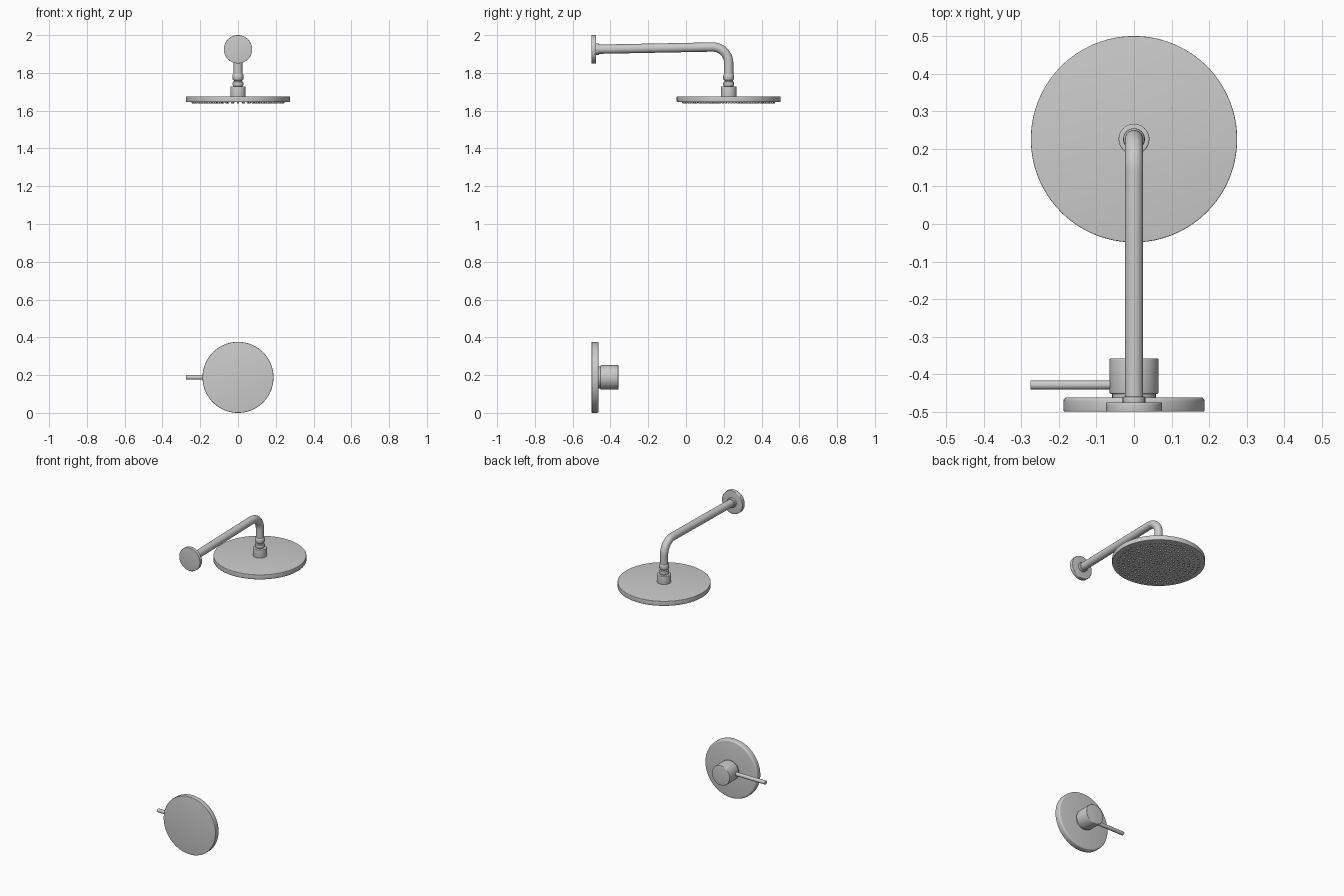
import bpy, bmesh, math
from mathutils import Matrix, Vector

if "Cube" in bpy.data.objects:
    bpy.data.objects.remove(bpy.data.objects["Cube"])

Z_AXIS = Matrix.Identity(4)
Y_AXIS = Matrix.Rotation(-math.pi / 2, 4, 'X')   # lathe height runs along +y
NEG_X_AXIS = Matrix.Rotation(-math.pi / 2, 4, 'Y')  # lathe height runs along -x


def finish(obj, angle=35):
    bpy.ops.object.select_all(action='DESELECT')
    obj.select_set(True)
    bpy.context.view_layer.objects.active = obj
    bpy.ops.object.shade_smooth_by_angle(angle=math.radians(angle))


def mesh_object(name, bm):
    bmesh.ops.recalc_face_normals(bm, faces=bm.faces)
    mesh = bpy.data.meshes.new(name)
    bm.to_mesh(mesh)
    bm.free()
    obj = bpy.data.objects.new(name, mesh)
    bpy.context.collection.objects.link(obj)
    finish(obj)
    return obj


def lathe(name, profile, origin, axis=Z_AXIS, sides=64):
    """Revolve (radius, height) points; both ends are capped."""
    bm = bmesh.new()
    rings = [[bm.verts.new((r * math.cos(2 * math.pi * i / sides),
                            r * math.sin(2 * math.pi * i / sides), h))
              for i in range(sides)] for r, h in profile]
    for a, b in zip(rings, rings[1:]):
        for i in range(sides):
            j = (i + 1) % sides
            bm.faces.new((a[i], a[j], b[j], b[i]))
    bm.faces.new(rings[0])
    bm.faces.new(rings[-1])
    bm.transform(Matrix.Translation(origin) @ axis)
    return mesh_object(name, bm)


def disc(radius, h0, h1, bottom, top, steps=4):
    """Disc profile with rounded rims of the given radii."""
    arc = [math.pi / 2 * i / steps for i in range(steps + 1)]
    return ([(radius - bottom + bottom * math.sin(t), h0 + bottom - bottom * math.cos(t)) for t in arc]
            + [(radius - top + top * math.cos(t), h1 - top + top * math.sin(t)) for t in arc])


HEAD_Y = 0.226
ARM_Z = 1.925
VALVE_Z = 0.188

# Wall flange with a small collar around the arm
lathe("arm_flange", disc(0.075, 0, 0.024, 0.002, 0.004), (0, -0.5, ARM_Z), Y_AXIS)
lathe("arm_collar", disc(0.03, 0, 0.018, 0.001, 0.003), (0, -0.478, ARM_Z), Y_AXIS, 48)

# Bent shower arm: slightly rising run, then a rounded elbow down
bend = 0.085
corner_z = 1.937
path = [Vector((0, -0.48, ARM_Z))]
for i in range(17):
    t = math.pi / 2 * i / 16
    path.append(Vector((0, HEAD_Y - bend + bend * math.sin(t), corner_z - bend + bend * math.cos(t))))
path.append(Vector((0, HEAD_Y, 1.78)))
curve = bpy.data.curves.new("shower_arm", 'CURVE')
curve.dimensions = '3D'
curve.bevel_depth = 0.0245
curve.bevel_resolution = 8
curve.use_fill_caps = True
spline = curve.splines.new('POLY')
spline.points.add(len(path) - 1)
for point, co in zip(spline.points, path):
    point.co = (*co, 1)
arm = bpy.data.objects.new("shower_arm", curve)
bpy.context.collection.objects.link(arm)
bpy.ops.object.select_all(action='DESELECT')
arm.select_set(True)
bpy.context.view_layer.objects.active = arm
bpy.ops.object.convert(target='MESH')
finish(bpy.context.object)

# Swivel joint and nut between arm and head
lathe("swivel_joint", [(0.024, 1.795), (0.028, 1.79), (0.029, 1.782), (0.029, 1.768), (0.026, 1.763),
                       (0.022, 1.76), (0.022, 1.756), (0.027, 1.752), (0.029, 1.745), (0.029, 1.737),
                       (0.025, 1.729), (0.02, 1.722)], (0, HEAD_Y, 0), Z_AXIS, 48)
lathe("swivel_nut", disc(0.041, 1.672, 1.729, 0.001, 0.004), (0, HEAD_Y, 0), Z_AXIS, 48)

# Round rain head
lathe("shower_head", disc(0.275, 1.645, 1.676, 0.003, 0.003), (0, HEAD_Y, 0), Z_AXIS, 128)

# Rings of small spray nozzles under the head
bm = bmesh.new()
for ring in range(9):
    count = max(1, ring * 6)
    for i in range(count):
        a = 2 * math.pi * (i + 0.5 * (ring % 2)) / count
        spot = (ring * 0.03 * math.cos(a), HEAD_Y + ring * 0.03 * math.sin(a), 1.642)
        bmesh.ops.create_cone(bm, cap_ends=True, segments=12, radius1=0.0045, radius2=0.0065,
                              depth=0.008, matrix=Matrix.Translation(spot))
mesh_object("spray_nozzles", bm)

# Valve wall plate, neck and knob
lathe("valve_plate", disc(0.188, 0, 0.038, 0.003, 0.010), (0, -0.5, VALVE_Z), Y_AXIS, 96)
lathe("valve_neck", disc(0.058, 0, 0.02, 0.001, 0.001), (0, -0.468, VALVE_Z), Y_AXIS)
lathe("valve_knob", disc(0.065, 0, 0.095, 0.004, 0.004), (0, -0.453, VALVE_Z), Y_AXIS)

# Slim lever sticking out sideways from the knob
lathe("valve_lever", disc(0.012, 0.05, 0.276, 0.001, 0.002), (0, -0.429, VALVE_Z), NEG_X_AXIS, 32)
